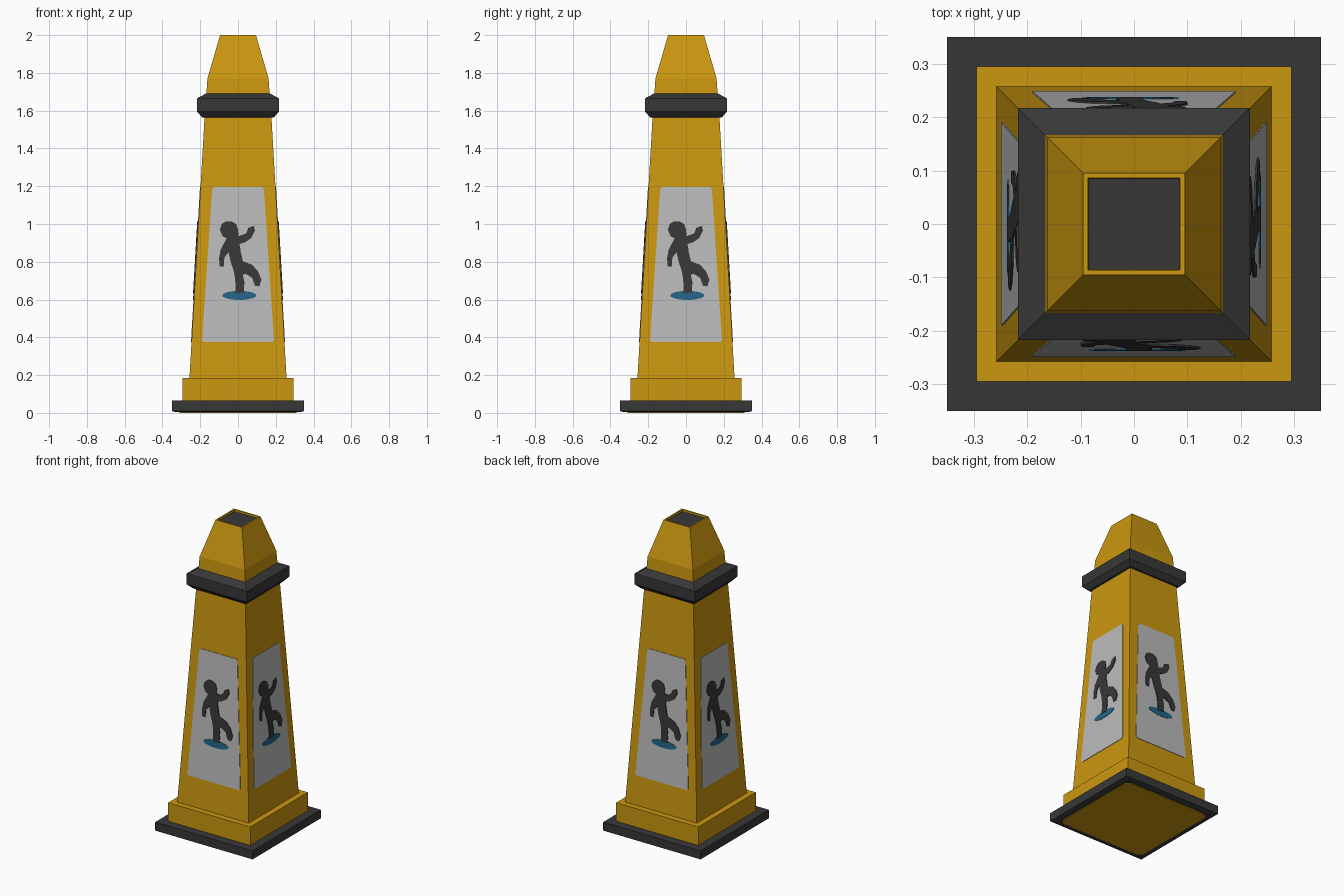
import bpy, bmesh, math
from mathutils import Matrix

if "Cube" in bpy.data.objects:
    bpy.data.objects.remove(bpy.data.objects["Cube"])


def material(name, rgb):
    m = bpy.data.materials.new(name)
    m.diffuse_color = (*rgb, 1)
    m.use_nodes = True
    m.node_tree.nodes["Principled BSDF"].inputs["Base Color"].default_value = m.diffuse_color
    return m


YELLOW = material("yellow plastic", (0.60, 0.31, 0.005))
DARK = material("dark rubber", (0.039, 0.039, 0.039))
GREY = material("sign grey", (0.50, 0.50, 0.50))
BLUE = material("puddle blue", (0.018, 0.127, 0.235))


def finish(bm, name, mat):
    mesh = bpy.data.meshes.new(name)
    bm.to_mesh(mesh)
    bm.free()
    mesh.materials.append(mat)
    ob = bpy.data.objects.new(name, mesh)
    bpy.context.collection.objects.link(ob)
    return ob


def square_loft(name, mat, profile, cap_start=False, cap_end=False):
    """Stack square rings given as (half width, height), walking up the outside."""
    bm = bmesh.new()
    rings = [[bm.verts.new((sx * w, sy * w, z))
              for sx, sy in ((-1, -1), (1, -1), (1, 1), (-1, 1))]
             for w, z in profile]
    for a, b in zip(rings, rings[1:]):
        for i in range(4):
            j = (i + 1) % 4
            bm.faces.new((a[i], a[j], b[j], b[i]))
    if cap_start:
        bm.faces.new(rings[0][::-1])
    if cap_end:
        bm.faces.new(rings[-1])
    return finish(bm, name, mat)


def rounded_rect(w0, w1, z0, z1, r, n=4):
    """Outline of a trapezoid (half widths w0 below, w1 above) with round corners."""
    pts = []
    for cx, cz, start in ((w0 - r, z0 + r, -90), (w1 - r, z1 - r, 0),
                          (r - w1, z1 - r, 90), (r - w0, z0 + r, 180)):
        for k in range(n + 1):
            a = math.radians(start + 90 * k / n)
            pts.append((cx + r * math.cos(a), cz + r * math.sin(a)))
    return pts


# Base slab and the yellow plate under it
square_loft("base_slab", DARK,
            [(0.33, 0.004), (0.35, 0.01), (0.35, 0.065), (0.295, 0.065)], cap_start=True)
bm = bmesh.new()
under = bm.faces.new([bm.verts.new((x, y, 0.004))
                      for x, y in rounded_rect(0.31, 0.31, -0.31, 0.31, 0.04)])
ext = bmesh.ops.extrude_face_region(bm, geom=[under])
bmesh.ops.translate(bm, vec=(0, 0, -0.004),
                    verts=[v for v in ext["geom"] if isinstance(v, bmesh.types.BMVert)])
bmesh.ops.recalc_face_normals(bm, faces=bm.faces)
finish(bm, "underside_plate", YELLOW)

# Foot, tapering body, collar and cap
LOW, HIGH = (0.257, 0.185), (0.177, 1.565)
square_loft("foot", YELLOW, [(0.295, 0.065), (0.295, 0.185), LOW])
square_loft("body", YELLOW, [LOW, HIGH])
square_loft("collar", DARK, [HIGH, (0.19, 1.565), (0.217, 1.595),
                             (0.217, 1.665), (0.167, 1.692)])
square_loft("cap", YELLOW, [(0.167, 1.692), (0.162, 1.77), (0.095, 2.0),
                            (0.086, 2.0), (0.085, 1.988)])
square_loft("cap_plug", DARK, [(0.085, 1.988), (0.083, 1.987)], cap_end=True)


def body_half(z):
    t = (z - LOW[1]) / (HIGH[1] - LOW[1])
    return LOW[0] + t * (HIGH[0] - LOW[0])


def body_plate(name, mat, outline, height, bottom=0.0):
    """Thin plate lying on each of the four sloping body sides."""
    for k, side in enumerate(("front", "right", "back", "left")):
        bm = bmesh.new()
        low, top = ([bm.verts.new((u, -body_half(z) - d, z)) for u, z in outline]
                    for d in (bottom, height))
        bm.faces.new(top)
        for i in range(len(top)):
            j = (i + 1) % len(top)
            bm.faces.new((top[i], low[i], low[j], top[j]))
        bmesh.ops.recalc_face_normals(bm, faces=bm.faces)
        bm.normal_update()
        if max(bm.faces, key=lambda f: f.calc_area()).normal.y > 0:
            bmesh.ops.reverse_faces(bm, faces=bm.faces)
        bm.transform(Matrix.Rotation(k * math.pi / 2, 4, "Z"))
        finish(bm, f"{name}_{side}", mat)


# Sign panel with a puddle and a slipping figure
body_plate("sign_panel", GREY, rounded_rect(0.19, 0.137, 0.375, 1.195, 0.012), 0.003)
body_plate("puddle", BLUE,
           [(0.007 + 0.09 * math.cos(a), 0.622 + 0.024 * math.sin(a))
            for a in (math.tau * i / 24 for i in range(24))], 0.005, 0.003)

# Figure outline in hundredths of a unit: head, raised arm, kicking leg, standing leg, arm
FIGURE = [(-8.2, 93.5), (-9.6, 97), (-8.6, 100), (-6.5, 101.4), (-3.5, 101.4), (-1, 100),
          (0, 97), (0.3, 93.5), (4.3, 95), (5.5, 98), (8.3, 99), (9, 96.5), (7, 92.5),
          (3.5, 90.2), (0.8, 89.5), (1.5, 85), (2.6, 80.3), (7.3, 78.5), (10.6, 75),
          (12.4, 70.5), (11.3, 67), (9, 67.3), (7.5, 71.5), (4.3, 73.5), (2.6, 73.2),
          (3.4, 69), (3, 63.5), (-1.3, 63.5), (-1.5, 71), (-2.5, 76), (-4, 80.5),
          (-5, 85), (-7.2, 82.3), (-7.6, 77.3), (-9.8, 77.6), (-10, 82), (-9.2, 86.5),
          (-7, 90.5), (-6, 92.5)]
body_plate("slipping_figure", DARK, [(u / 100, z / 100) for u, z in FIGURE], 0.007, 0.003)
